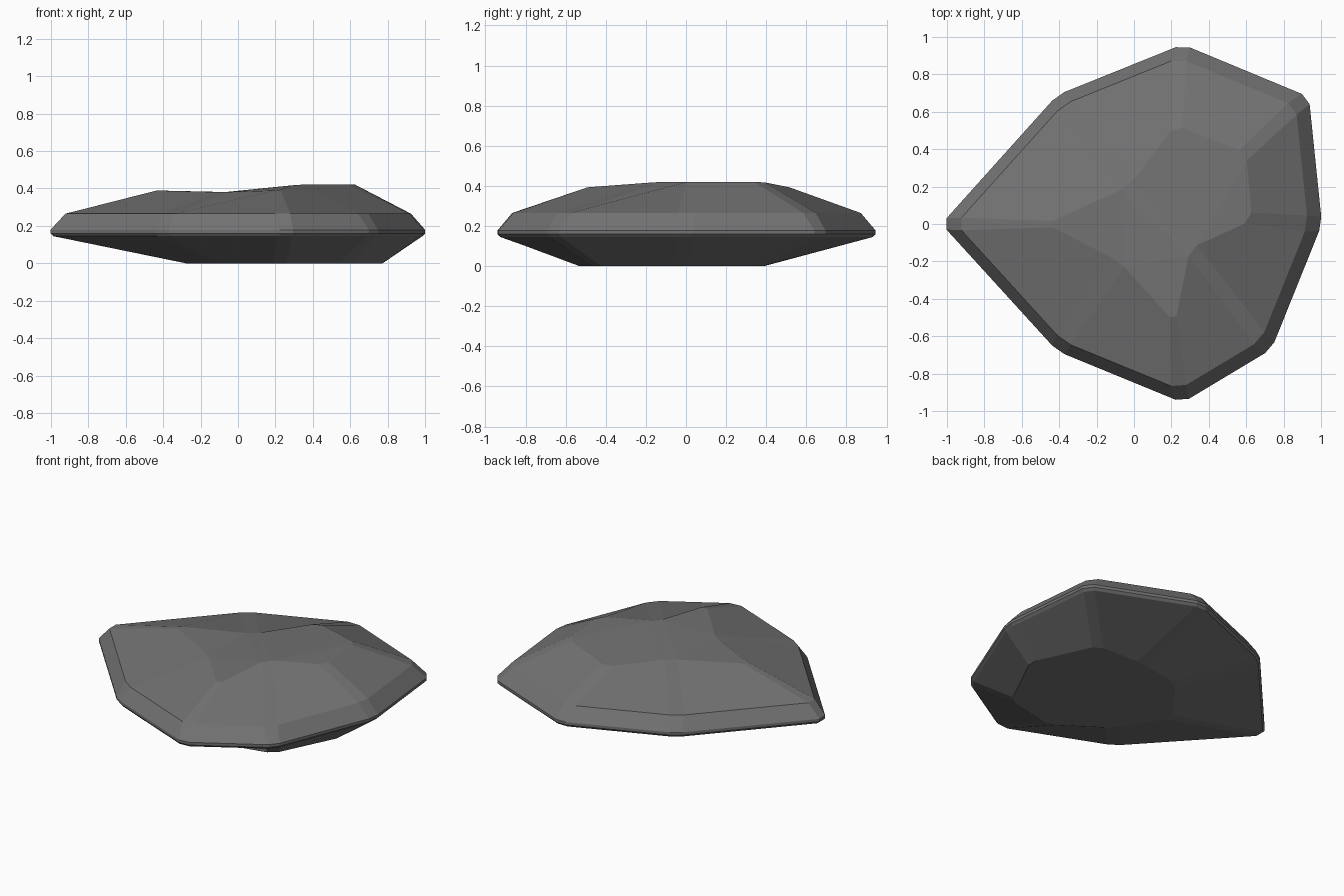
import bpy, bmesh
from mathutils import Vector

if "Cube" in bpy.data.objects:
    bpy.data.objects.remove(bpy.data.objects["Cube"])

# Corner points of each contour, counter-clockwise from the left tip
RIM = [(-1.03, 0), (-.41, -.68), (.26, -.955), (.735, -.67),
       (1.005, 0), (.935, .68), (.26, .96), (-.41, .69)]
TOP = [(-.47, 0, .39), (-.08, -.2, .38), (.22, -.53, .39), (.3, -.13, .42),
       (.63, .02, .42), (.6, .38, .42), (.22, .53, .39), (-.03, .2, .38)]
BASE = [(-.3, 0, 0), (-.1, -.32, 0), (.22, -.54, 0), (.58, -.46, 0),
        (.79, -.03, 0), (.6, .38, 0), (.26, .39, 0), (-.05, .33, 0)]


def level(z, scale):
    return [(x * scale, y * scale, z) for x, y in RIM]


def chamfer(points, d):
    """Replace every corner by two points, set back along its two edges."""
    pts = [Vector(p) for p in points]
    out = []
    for i, p in enumerate(pts):
        for q in (pts[i - 1], pts[(i + 1) % len(pts)]):
            out.append(p + (q - p).normalized() * d)
    return out


# Stone body: lofted contours with chamfered ridges
rings = [chamfer(BASE, .04), chamfer(level(.145, .985), .04),
         chamfer(level(.16, 1), .04), chamfer(level(.178, 1), .04),
         chamfer(level(.265, .925), .045), chamfer(TOP, .04)]
bm = bmesh.new()
loops = [[bm.verts.new(p) for p in ring] for ring in rings]
for a, b in zip(loops, loops[1:]):
    for i in range(len(a)):
        j = (i + 1) % len(a)
        bm.faces.new((a[i], a[j], b[j], b[i]))
caps = [bm.faces.new(loops[0][::-1]), bm.faces.new(loops[-1])]
bmesh.ops.triangulate(bm, faces=caps)
bmesh.ops.recalc_face_normals(bm, faces=bm.faces)
mesh = bpy.data.meshes.new("flat_stone")
bm.to_mesh(mesh)
bm.free()

stone = bpy.data.objects.new("flat_stone", mesh)
bpy.context.collection.objects.link(stone)
grey = bpy.data.materials.new("stone grey")
grey.diffuse_color = (.17, .17, .17, 1)
grey.use_nodes = True
grey.node_tree.nodes["Principled BSDF"].inputs["Base Color"].default_value = grey.diffuse_color
mesh.materials.append(grey)
